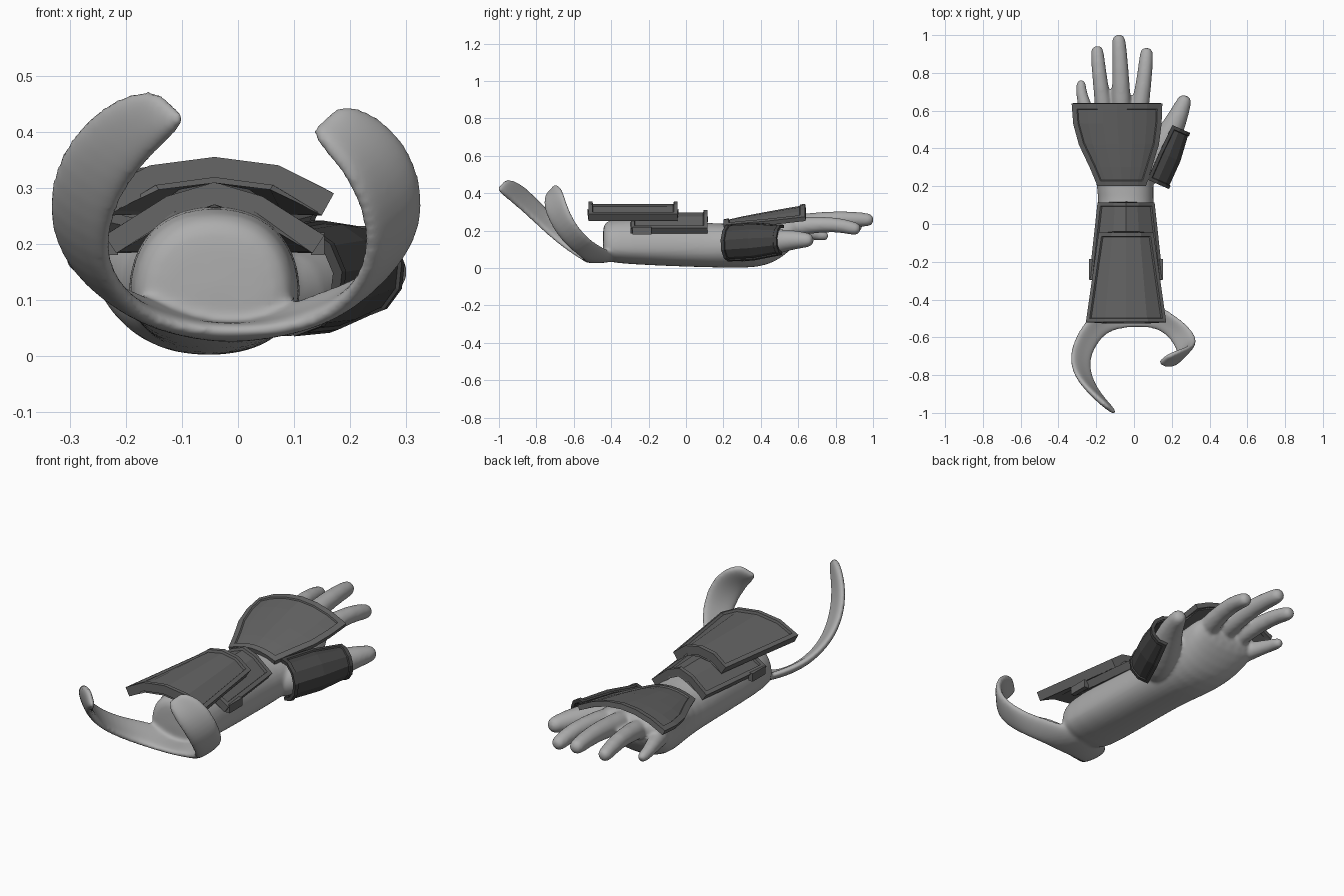
import bpy, bmesh
from math import sin, cos, pi, radians, copysign
from mathutils import Vector

if "Cube" in bpy.data.objects:
    bpy.data.objects.remove(bpy.data.objects["Cube"])

CX = -0.042  # centre line of the forearm


def material(name, v):
    m = bpy.data.materials.new(name)
    m.diffuse_color = (v, v, v, 1)
    m.use_nodes = True
    m.node_tree.nodes["Principled BSDF"].inputs["Base Color"].default_value = m.diffuse_color
    return m


SKIN, ARMOUR, DARK = material("skin_grey", .42), material("armour_grey", .13), material("dark_grey", .06)


def make_object(name, bm, mat):
    mesh = bpy.data.meshes.new(name)
    bm.to_mesh(mesh)
    bm.free()
    mesh.materials.append(mat)
    obj = bpy.data.objects.new(name, mesh)
    bpy.context.collection.objects.link(obj)
    return obj


def grid(bm, rows, closed=False):
    """Quads between successive rows of points."""
    vs = [[bm.verts.new(p) for p in row] for row in rows]
    n = len(rows[0])
    for a, b in zip(vs, vs[1:]):
        for i in range(n if closed else n - 1):
            j = (i + 1) % n
            bm.faces.new((a[i], a[j], b[j], b[i]))
    return vs


def loft(name, rings):
    bm = bmesh.new()
    vs = grid(bm, rings, closed=True)
    bm.faces.new(vs[0])
    bm.faces.new(vs[-1])
    bmesh.ops.recalc_face_normals(bm, faces=bm.faces)
    obj = make_object(name, bm, SKIN)
    obj.modifiers.new("smooth", 'SUBSURF').levels = 1
    return obj


def digit(name, pts, n=12):
    """Tapered tube with a rounded tip; points are (x, y, z, radius)."""
    pts = [(Vector(p[:3]), p[3]) for p in pts]
    tip, r = pts[-1]
    d = (tip - pts[-2][0]).normalized()
    pts += [(tip + d * r * 0.6, r * 0.85), (tip + d * r, r * 0.45)]
    rings = []
    for i, (p, r) in enumerate(pts):
        t = (pts[min(i + 1, len(pts) - 1)][0] - pts[max(i - 1, 0)][0]).normalized()
        s = t.cross(Vector((0, 0, 1))).normalized()
        u = s.cross(t)
        rings.append([p + r * (cos(2 * pi * k / n) * s + sin(2 * pi * k / n) * u) for k in range(n)])
    return loft(name, rings)


def plate(name, rows, thickness, rim, depth, mat=ARMOUR):
    """Armour plate: flat rim around a recessed panel, thickened inward."""
    bm = bmesh.new()
    grid(bm, rows)
    bm.normal_update()
    panel = bm.faces[:]
    for t, d in ((rim, 0), (0.003, -depth)):
        bmesh.ops.inset_region(bm, faces=panel, thickness=t, depth=d,
                               use_boundary=True, use_even_offset=True)
    obj = make_object(name, bm, mat)
    m = obj.modifiers.new("thickness", 'SOLIDIFY')
    m.thickness, m.offset = thickness, -1
    return obj


# Forearm and palm: stations (y, centre x, half width, bottom, top, height fraction of the widest point)
stations = [(-0.445, CX, .10, .06, .21, .35), (-0.435, CX, .135, .04, .245, .35), (-0.39, CX, .155, .026, .268, .35),
            (-0.2, CX, .155, .014, .27, .38), (0, CX, .15, .006, .26, .42), (0.15, -.043, .147, .002, .238, .45),
            (0.25, -.05, .155, 0, .238, .5), (0.38, -.065, .18, 0, .264, .6), (0.48, -.08, .188, .03, .277, .6),
            (0.56, -.09, .19, .095, .29, .55), (0.62, -.095, .17, .16, .287, .5)]
rings = []
for y, cx, w, lo, hi, f in stations:
    zm = lo + f * (hi - lo)
    ring = []
    for k in range(20):
        c, s = cos(2 * pi * k / 20), sin(2 * pi * k / 20)
        h = hi - zm if s > 0 else zm - lo
        ring.append((cx + copysign(abs(c) ** .9, c) * w, y, zm + copysign(abs(s) ** .9, s) * h))
    rings.append(ring)
body = [loft("forearm_and_hand", rings)]

# Fingers and thumb
digits = {
    "little_finger": [(-.215, .48, .18, .055), (-.26, .62, .19, .038), (-.278, .69, .18, .031), (-.28, .735, .172, .027)],
    "ring_finger": [(-.15, .52, .21, .055), (-.165, .65, .235, .045), (-.185, .8, .25, .04), (-.194, .908, .228, .036)],
    "middle_finger": [(-.065, .52, .22, .06), (-.067, .66, .245, .052), (-.072, .83, .266, .044), (-.08, .964, .258, .039)],
    "index_finger": [(.01, .52, .21, .06), (.038, .65, .23, .047), (.058, .8, .235, .041), (.066, .896, .212, .038)],
    "thumb": [(.02, .2, .1, .06), (.085, .3, .11, .087), (.155, .42, .13, .08), (.222, .54, .152, .06), (.262, .64, .15, .043)],
}
body += [digit(k, v) for k, v in digits.items()]

# Elbow cup: one curled band, given as its outer and inner edges from left tip to right tip
outer = [(-.145, -.965, .487), (-.245, -.88, .455), (-.325, -.79, .365), (-.345, -.68, .25), (-.29, -.55, .15),
         (-.185, -.43, .105), (-.02, -.32, .035), (.13, -.43, .105), (.265, -.51, .145), (.34, -.6, .25),
         (.315, -.645, .365), (.25, -.665, .435), (.175, -.7, .455)]
inner = [(-.08, -1.02, .425), (-.14, -.955, .37), (-.21, -.855, .29), (-.24, -.74, .18), (-.2, -.64, .1),
         (-.13, -.565, .05), (-.01, -.55, .042), (.12, -.55, .05), (.195, -.61, .095), (.235, -.69, .175),
         (.22, -.745, .275), (.172, -.765, .35), (.12, -.735, .405)]
sag = Vector((0, 0, -.012))
bm = bmesh.new()
grid(bm, [[Vector(a), Vector(a).lerp(Vector(b), .5) + sag, Vector(b)] for a, b in zip(outer, inner)])
cup = make_object("elbow_cup", bm, SKIN)
m = cup.modifiers.new("thickness", 'SOLIDIFY')
m.thickness, m.offset = 0.036, 0
cup.modifiers.new("smooth", 'SUBSURF').levels = 2
body.append(cup)

# Fuse the arm, digits and cup into one smooth skin
for o in body:
    o.select_set(True)
bpy.context.view_layer.objects.active = body[0]
bpy.ops.object.convert(target='MESH')
bpy.ops.object.join()
arm = bpy.context.view_layer.objects.active
arm.name = "arm"
m = arm.modifiers.new("fuse", 'REMESH')
m.mode, m.voxel_size, m.use_smooth_shade = 'VOXEL', 0.008, True
m = arm.modifiers.new("soften", 'SMOOTH')
m.factor, m.iterations = 0.5, 8


# Two overlapping forearm plates: faceted half profile mirrored about the centre line
def forearm_plate(name, half, y0, y1, taper, thickness):
    profile = [(-x, z) for x, z in reversed(half[1:])] + half
    rows = [[(CX + x * s, y, z) for x, z in profile] for y, s in ((y0, 1), (y1, taper))]
    plate(name, rows, thickness, 0.02, 0.012)


forearm_plate("upper_forearm_plate", [(0, .355), (.115, .34), (.213, .29)], -.52, -.045, .68, .045)
forearm_plate("lower_forearm_plate", [(0, .31), (.085, .285), (.196, .215)], -.295, .115, .77, .038)

# Side clips of the lower plate
for side, name in ((-1, "left_clip"), (1, "right_clip")):
    bm = bmesh.new()
    bmesh.ops.create_cube(bm, size=1)
    bmesh.ops.scale(bm, vec=(.024, .1, .04), verts=bm.verts)
    bmesh.ops.translate(bm, vec=(CX + side * .184, -.235, .2), verts=bm.verts)
    make_object(name, bm, ARMOUR)

# Hand plate: rows (y, centre x, half width, crown height, edge drop)
rows = [[(cx + w * t / 3, y, z - drop * (t / 3) ** 2) for t in range(-3, 4)]
        for y, cx, w, z, drop in ((.2, -.065, .128, .26, .03), (.3, -.07, .165, .283, .043), (.42, -.08, .212, .306, .056),
                                  (.53, -.088, .234, .326, .064), (.637, -.09, .24, .344, .07))]
plate("hand_plate", rows, 0.025, 0.028, 0.007)

# Thumb plate: part of a tapered shell wrapped around the outer side of the thumb
p0, p1 = Vector((.095, .225, .135)), Vector((.223, .515, .152))
side = (p1 - p0).cross(Vector((0, 0, 1))).normalized()
rows = []
for t, r in ((0, .1), (.5, .102), (1, .082)):
    c = p0.lerp(p1, t)
    rows.append([c + r * (cos(radians(a)) * side + sin(radians(a)) * Vector((0, 0, 1)))
                 for a in range(105, -90, -32)])
plate("thumb_plate", rows, 0.018, 0.018, 0.006, DARK)
